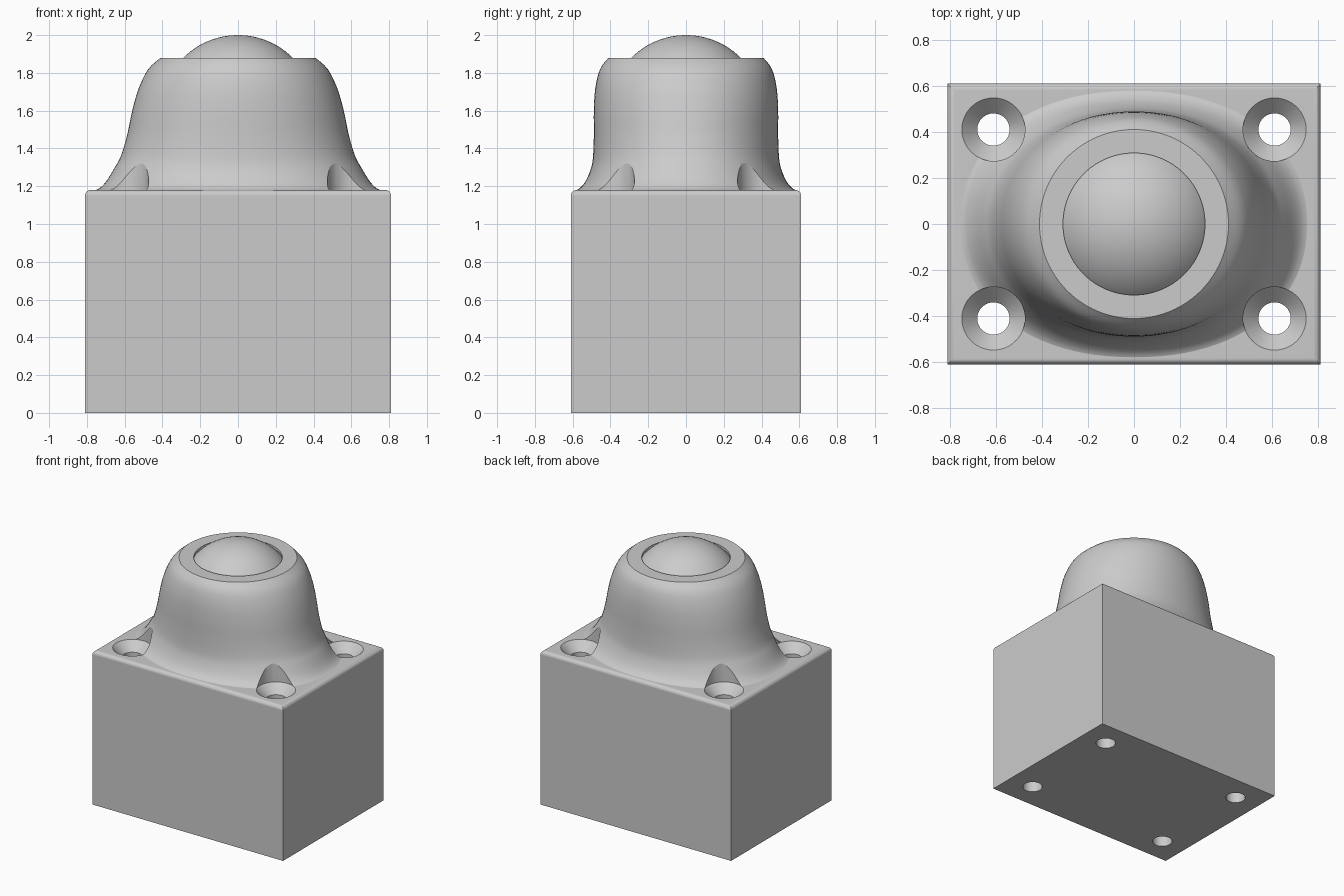
import bpy, bmesh, math

if "Cube" in bpy.data.objects:
    bpy.data.objects.remove(bpy.data.objects["Cube"])

grey = bpy.data.materials.new("plain grey")
grey.use_nodes = True
grey.diffuse_color = (0.6, 0.6, 0.6, 1)
grey.node_tree.nodes["Principled BSDF"].inputs["Base Color"].default_value = (0.6, 0.6, 0.6, 1)


def finish(bm, name):
    bmesh.ops.recalc_face_normals(bm, faces=bm.faces)
    mesh = bpy.data.meshes.new(name)
    bm.to_mesh(mesh)
    bm.free()
    mesh.materials.append(grey)
    obj = bpy.data.objects.new(name, mesh)
    bpy.context.collection.objects.link(obj)
    return obj


def loft(name, rings, sides, x=0, y=0, power=2):
    """Closed stack of rings (half width, half depth, height)."""
    bm = bmesh.new()
    loops = []
    for i, (rx, ry, z) in enumerate(rings):
        # squarer low down, round at the top
        e = 2 / (power + (2 - power) * i / (len(rings) - 1))
        loop = []
        for k in range(sides):
            a = math.tau * k / sides
            c, s = math.cos(a), math.sin(a)
            loop.append(bm.verts.new((x + rx * math.copysign(abs(c) ** e, c),
                                      y + ry * math.copysign(abs(s) ** e, s), z)))
        loops.append(loop)
    for low, high in zip(loops, loops[1:]):
        for k in range(sides):
            n = (k + 1) % sides
            bm.faces.new((low[k], low[n], high[n], high[k]))
    bm.faces.new(loops[0])
    bm.faces.new(loops[-1])
    return finish(bm, name)


def smooth_path(points, steps=4):
    """Catmull-Rom resampling of a coarse profile."""
    out = []
    pts = [points[0]] + points + [points[-1]]
    for a, b, c, d in zip(pts, pts[1:], pts[2:], pts[3:]):
        for j in range(steps):
            t = j / steps
            out.append(tuple(0.5 * (2 * q + (r - p) * t + (2 * p - 5 * q + 4 * r - s) * t * t
                                    + (3 * q - p - 3 * r + s) * t ** 3)
                             for p, q, r, s in zip(a, b, c, d)))
    return out + [points[-1]]


def combine(target, other, operation):
    mod = target.modifiers.new(operation.lower(), "BOOLEAN")
    mod.operation, mod.solver, mod.object = operation, "EXACT", other
    bpy.context.view_layer.objects.active = target
    bpy.ops.object.modifier_apply(modifier=mod.name)
    bpy.data.objects.remove(other)


# Block with rounded top rim
TOP = 1.18
bm = bmesh.new()
bmesh.ops.create_cube(bm, size=1)
for v in bm.verts:
    v.co = (v.co.x * 1.62, v.co.y * 1.22, (v.co.z + 0.5) * TOP)
rim = [e for e in bm.edges if all(v.co.z > 1 for v in e.verts)]
bmesh.ops.bevel(bm, geom=rim, offset=0.03, segments=5, profile=0.5, affect="EDGES")
body = finish(bm, "housing_body")

# Flared dome, oval at the foot and round at the top
profile = [(0.765, 0.59, 1.175), (0.73, 0.56, 1.192), (0.695, 0.53, 1.23),
           (0.655, 0.503, 1.295), (0.62, 0.492, 1.36), (0.587, 0.488, 1.47),
           (0.56, 0.488, 1.6), (0.525, 0.48, 1.72), (0.475, 0.455, 1.82),
           (0.41, 0.41, 1.88)]
dome = loft("dome", [(0.765, 0.59, 1.1)] + smooth_path(profile), 96, power=2.2)
combine(body, dome, "UNION")

# Ball socket
combine(body, loft("socket", [(0.308, 0.308, 1.7), (0.308, 0.308, 2.1)], 96), "DIFFERENCE")

# Countersunk screw holes, clearing the dome above them
for sx in (-1, 1):
    for sy in (-1, 1):
        hole = [(r, r, z) for r, z in
                ((0.07, -0.1), (0.07, 1.113), (0.137, TOP), (0.137, 1.95))]
        combine(body, loft("hole", hole, 48, 0.61 * sx, 0.41 * sy), "DIFFERENCE")

# Ball
bm = bmesh.new()
bmesh.ops.create_uvsphere(bm, u_segments=64, v_segments=48, radius=0.41)
bmesh.ops.translate(bm, verts=bm.verts, vec=(0, 0, 1.59))
ball = finish(bm, "ball")

# Smooth shading with crisp edges
for obj in (body, ball):
    bpy.ops.object.select_all(action="DESELECT")
    obj.select_set(True)
    bpy.context.view_layer.objects.active = obj
    bpy.ops.object.shade_smooth_by_angle(angle=math.radians(32))
weighted = body.modifiers.new("weighted normals", "WEIGHTED_NORMAL")
weighted.keep_sharp = True
